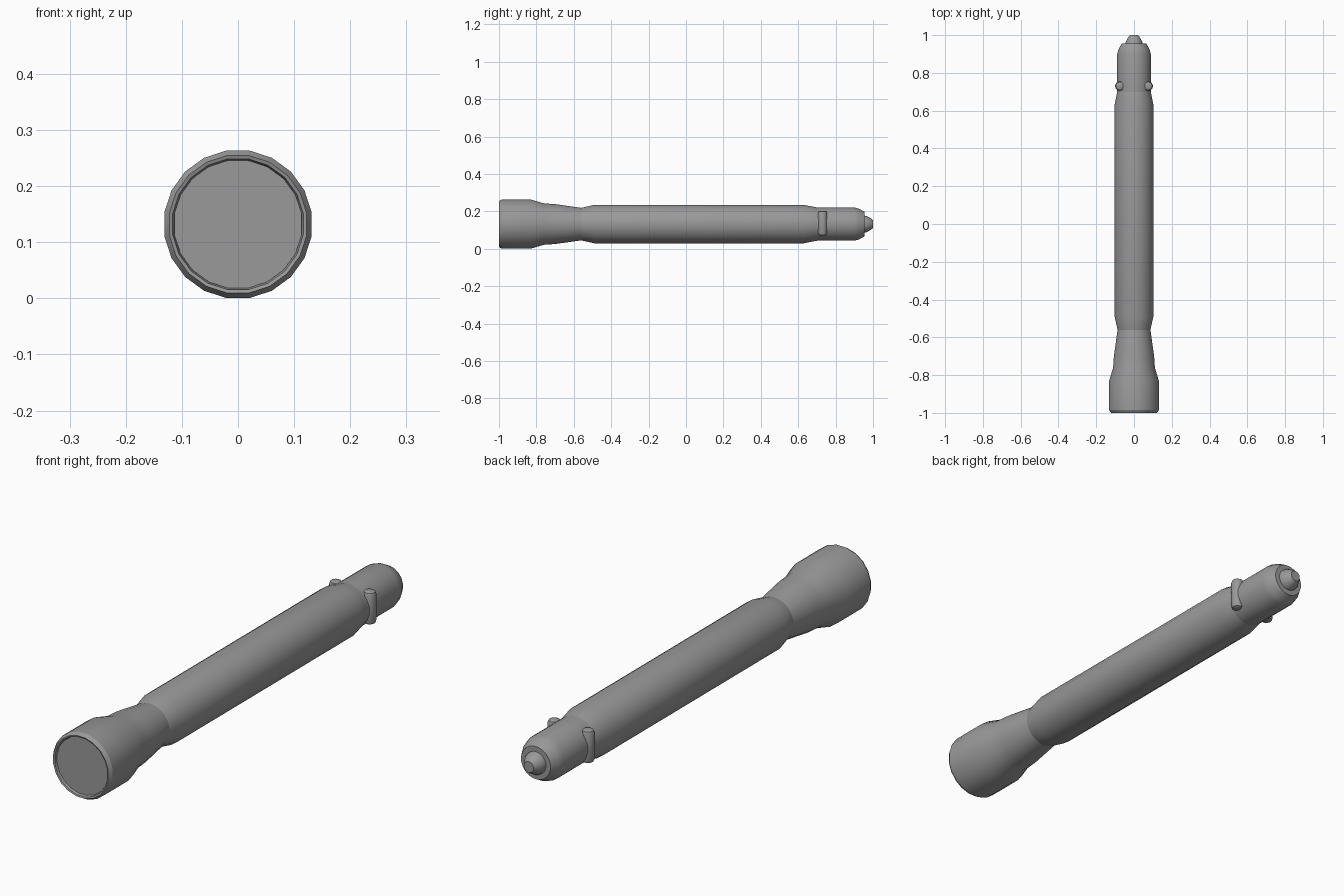
import bpy, bmesh, math

if "Cube" in bpy.data.objects:
    bpy.data.objects.remove(bpy.data.objects["Cube"], do_unlink=True)

AXIS_Z = 0.132
SIDES = 20

grey = bpy.data.materials.new("metal_grey")
grey.use_nodes = True
grey.diffuse_color = (0.32, 0.32, 0.32, 1)
grey.node_tree.nodes["Principled BSDF"].inputs["Base Color"].default_value = (0.32, 0.32, 0.32, 1)


def lathe(name, profile, sides=SIDES, cap_start=True, cap_end=True):
    """Turn a list of (position, radius) around the long y axis."""
    bm = bmesh.new()
    rings = []
    for y, r in profile:
        ring = []
        for i in range(sides):
            a = 2 * math.pi * (i + 0.5) / sides
            ring.append(bm.verts.new((r * math.cos(a), y, r * math.sin(a))))
        rings.append(ring)
    for a, b in zip(rings, rings[1:]):
        for i in range(sides):
            j = (i + 1) % sides
            bm.faces.new((a[i], a[j], b[j], b[i]))
    if cap_start:
        bm.faces.new(rings[0])
    if cap_end:
        bm.faces.new(rings[-1])
    bmesh.ops.recalc_face_normals(bm, faces=bm.faces)
    mesh = bpy.data.meshes.new(name)
    bm.to_mesh(mesh)
    bm.free()
    mesh.materials.append(grey)
    obj = bpy.data.objects.new(name, mesh)
    bpy.context.collection.objects.link(obj)
    obj.location.z = AXIS_Z
    bpy.ops.object.select_all(action='DESELECT')
    obj.select_set(True)
    bpy.context.view_layer.objects.active = obj
    bpy.ops.object.shade_smooth_by_angle(angle=math.radians(30))
    return obj


# Flared head with a bevelled rim, its inner edge closed by the recessed lens
lathe("head", [(-0.985, 0.115), (-0.998, 0.118), (-1.0, 0.124), (-0.985, 0.133),
               (-0.83, 0.133), (-0.76, 0.112), (-0.70, 0.108), (-0.56, 0.088)])
lathe("lens", [(-0.988, 0.115), (-0.98, 0.115)])

# Long grip, narrowing into the tail cap
lathe("grip", [(-0.56, 0.088), (-0.49, 0.104), (0.63, 0.104), (0.70, 0.09)])
lathe("tail_cap", [(0.70, 0.09), (0.90, 0.09), (0.925, 0.083), (0.955, 0.066)])

# Domed switch at the tail
lathe("tail_button", [(0.95, 0.046), (0.965, 0.044), (0.985, 0.033), (1.0, 0.022)])

# Rounded upright pins let into both sides of the tail cap
for side, label in ((1, "left"), (-1, "right")):
    pin = lathe(label + "_pin", [(-0.066, 0.013), (-0.062, 0.021), (-0.052, 0.025),
                                 (0.052, 0.025), (0.062, 0.021), (0.066, 0.013)], sides=16)
    pin.rotation_euler.x = math.pi / 2
    pin.location = (side * 0.075, 0.73, AXIS_Z + 0.005)
